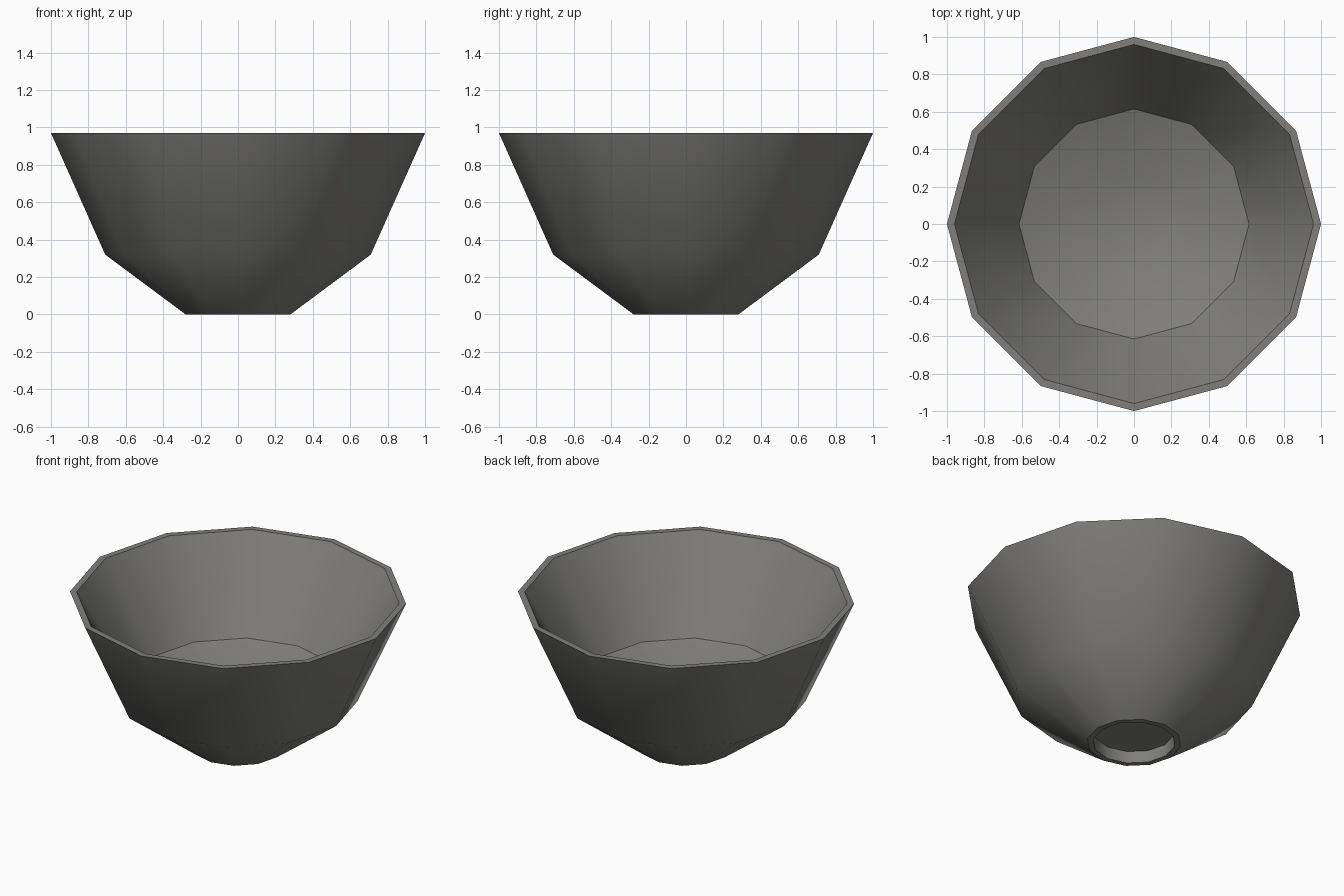
import bpy, bmesh, math

if "Cube" in bpy.data.objects:
    bpy.data.objects.remove(bpy.data.objects["Cube"])

SIDES = 12

# Single warm grey material
grey = bpy.data.materials.new("warm_grey")
grey.diffuse_color = (0.215, 0.212, 0.202, 1.0)
grey.use_nodes = True
grey.node_tree.nodes["Principled BSDF"].inputs["Base Color"].default_value = grey.diffuse_color


def lathe(name, profile, material):
    """Revolve a closed (radius, z) profile; first and last rings are capped."""
    bm = bmesh.new()
    rings = []
    for r, z in profile:
        rings.append([bm.verts.new((r * math.cos(a), r * math.sin(a), z))
                      for a in (2 * math.pi * i / SIDES for i in range(SIDES))])
    for low, high in zip(rings, rings[1:]):
        for i in range(SIDES):
            j = (i + 1) % SIDES
            bm.faces.new((low[i], low[j], high[j], high[i]))
    bm.faces.new(rings[0][::-1])
    bm.faces.new(rings[-1])
    bmesh.ops.recalc_face_normals(bm, faces=bm.faces)
    mesh = bpy.data.meshes.new(name)
    bm.to_mesh(mesh)
    bm.free()
    mesh.materials.append(material)
    obj = bpy.data.objects.new(name, mesh)
    bpy.context.collection.objects.link(obj)
    bpy.ops.object.select_all(action='DESELECT')
    obj.select_set(True)
    bpy.context.view_layer.objects.active = obj
    bpy.ops.object.shade_smooth_by_angle(angle=math.radians(31))
    return obj


# Bowl: foot recess, outer wall, rim, inner wall, shallow dished floor
lathe("bowl", [
    (0.24, 0.075), (0.245, 0.0), (0.28, 0.0),
    (0.71, 0.32), (1.0, 0.97), (0.96, 0.97),
    (0.615, 0.42), (0.25, 0.29),
], grey)
